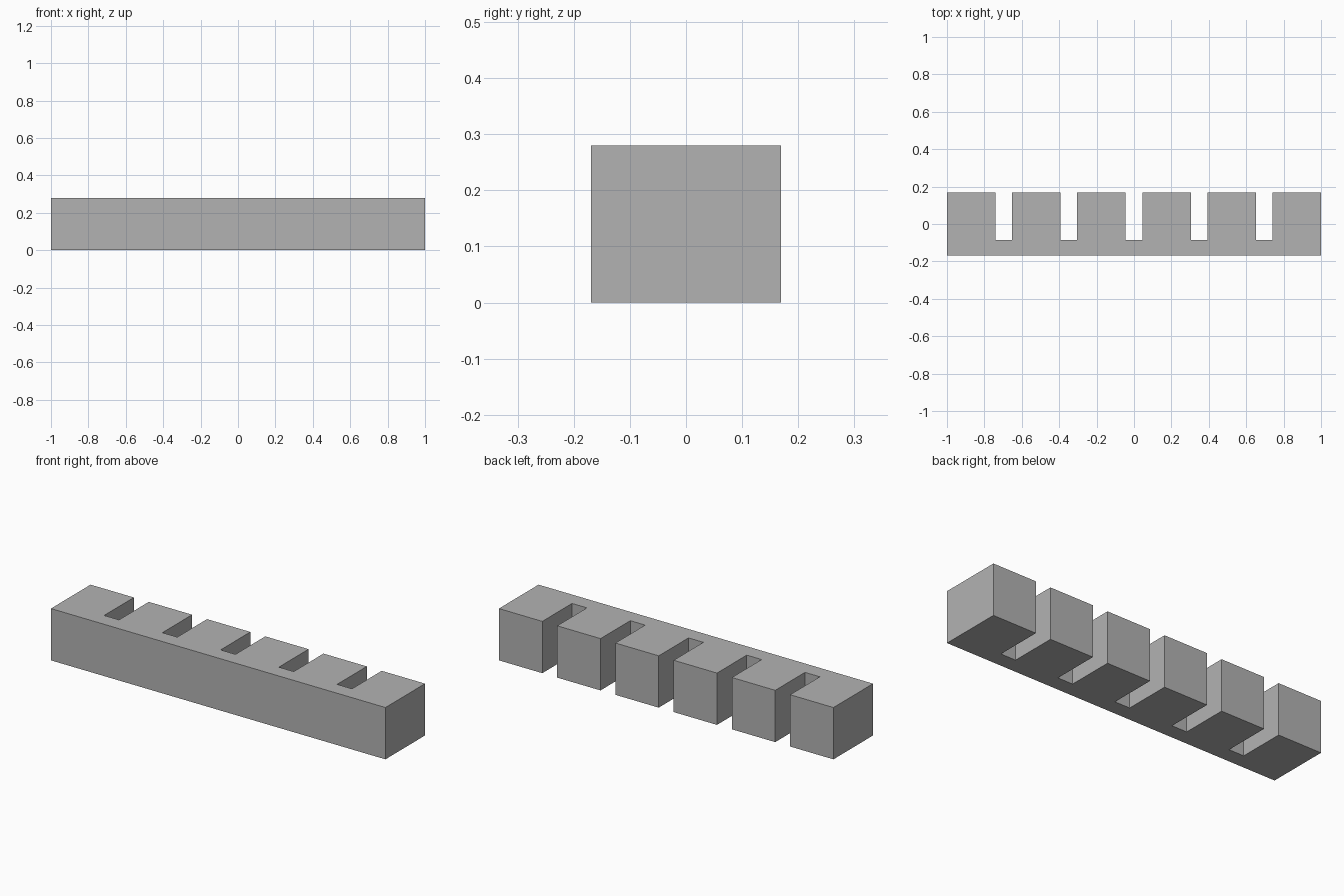
import bpy
import bmesh

cube = bpy.data.objects.get("Cube")
if cube:
    bpy.data.objects.remove(cube, do_unlink=True)

TEETH = 6
TOOTH = 0.259
GAP = (2 - TEETH * TOOTH) / (TEETH - 1)
HALF_DEPTH = 0.169
SLOT_FLOOR = -0.085
HEIGHT = 0.28

# Plain grey material
grey = bpy.data.materials.new("plain_grey")
grey.use_nodes = True
colour = (0.45, 0.45, 0.45, 1)
grey.diffuse_color = colour
grey.node_tree.nodes["Principled BSDF"].inputs["Base Color"].default_value = colour

# Comb outline: straight front edge, then teeth along the back from right to left
outline = [(-1, -HALF_DEPTH), (1, -HALF_DEPTH)]
for i in range(TEETH):
    right = 1 - i * (TOOTH + GAP)
    left = right - TOOTH
    if i > 0:
        outline.append((right, SLOT_FLOOR))
    outline += [(right, HALF_DEPTH), (left, HALF_DEPTH)]
    if i < TEETH - 1:
        outline.append((left, SLOT_FLOOR))

# Extrude the outline upward into a solid bar
bm = bmesh.new()
base = bm.faces.new([bm.verts.new((x, y, 0)) for x, y in outline])
result = bmesh.ops.extrude_face_region(bm, geom=[base], use_keep_orig=True)
top = [v for v in result["geom"] if isinstance(v, bmesh.types.BMVert)]
bmesh.ops.translate(bm, verts=top, vec=(0, 0, HEIGHT))
bmesh.ops.recalc_face_normals(bm, faces=bm.faces)

mesh = bpy.data.meshes.new("slotted_bar")
bm.to_mesh(mesh)
bm.free()
mesh.materials.append(grey)
bar = bpy.data.objects.new("slotted_bar", mesh)
bpy.context.collection.objects.link(bar)
